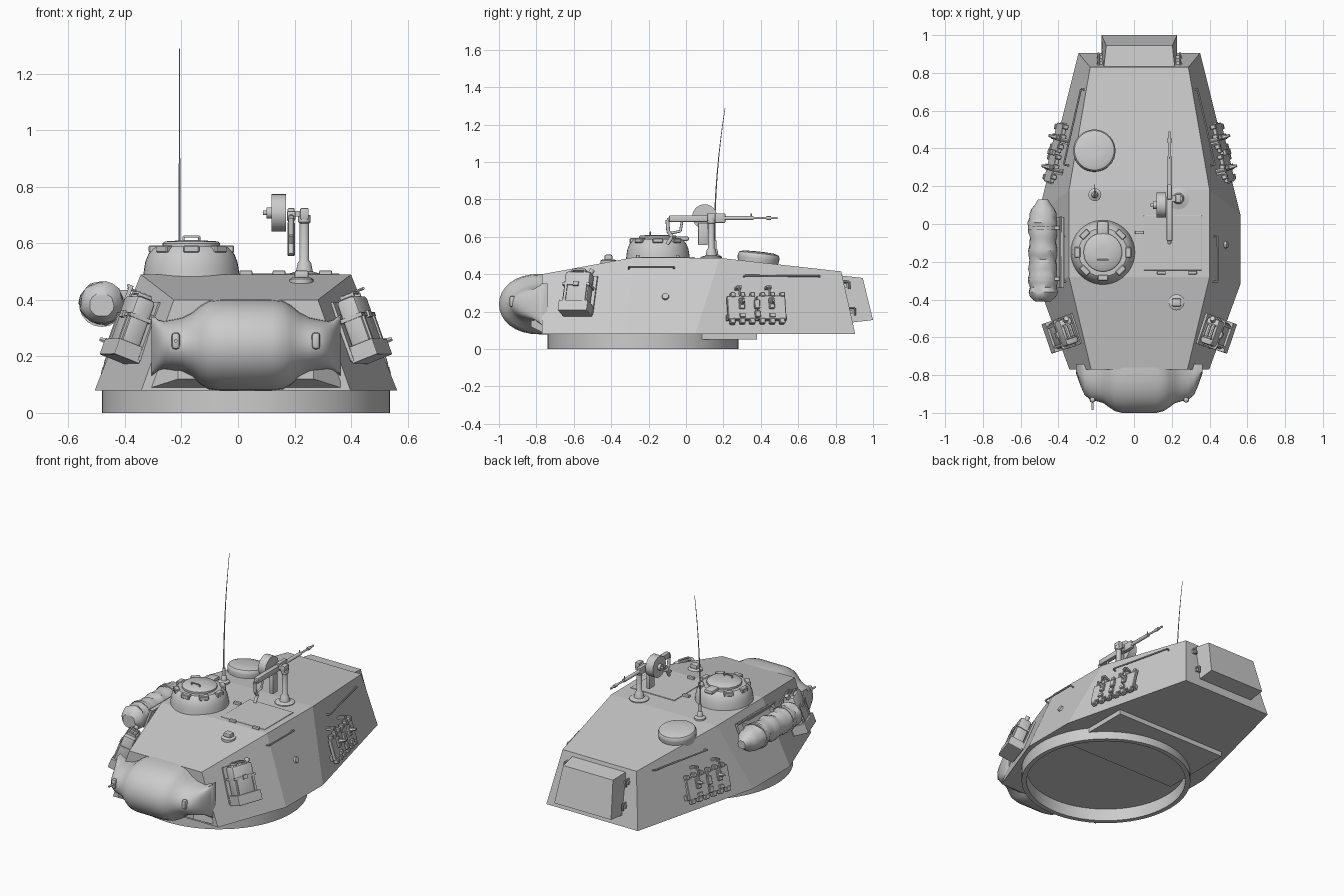
import bpy, bmesh, math, random
from mathutils import Matrix, Vector as V

if "Cube" in bpy.data.objects:
    bpy.data.objects.remove(bpy.data.objects["Cube"])

random.seed(4)
CX = 0.028  # symmetry plane of the turret shell


def finish(bm, name, M=Matrix(), smooth=False):
    bm.transform(M)
    bmesh.ops.recalc_face_normals(bm, faces=bm.faces)
    if smooth:
        for f in bm.faces:
            f.smooth = True
        for e in bm.edges:
            e.smooth = e.calc_face_angle(0) < math.radians(38)
    me = bpy.data.meshes.new(name)
    bm.to_mesh(me)
    bm.free()
    o = bpy.data.objects.new(name, me)
    bpy.context.collection.objects.link(o)
    return o


def box(bm, loc, size, bevel=0, rot=Matrix(), seg=2):
    M = Matrix.Translation(loc) @ rot @ Matrix.Diagonal((*size, 1))
    vs = bmesh.ops.create_cube(bm, size=1, matrix=M)['verts']
    if bevel:
        es = list({e for v in vs for e in v.link_edges})
        bmesh.ops.bevel(bm, geom=es, offset=bevel, segments=seg, profile=0.5, affect='EDGES')


def rod(bm, path, r, r2=None, n=10):
    for a, b in zip(path, path[1:]):
        a, b = V(a), V(b)
        d = b - a
        M = Matrix.Translation((a + b) / 2) @ V((0, 0, 1)).rotation_difference(d).to_matrix().to_4x4()
        bmesh.ops.create_cone(bm, cap_ends=True, segments=n, radius1=r,
                              radius2=r if r2 is None else r2, depth=d.length, matrix=M)


def loft(bm, rings, caps=True):
    R = [[bm.verts.new(p) for p in r] for r in rings]
    n = len(R[0])
    for a, b in zip(R, R[1:]):
        for i in range(n):
            bm.faces.new((a[i], a[(i + 1) % n], b[(i + 1) % n], b[i]))
    if caps:
        bm.faces.new(R[0])
        bm.faces.new(R[-1])
    else:
        for i in range(n):
            bm.faces.new((R[-1][i], R[-1][(i + 1) % n], R[0][(i + 1) % n], R[0][i]))


def lathe(bm, profile, n=32, caps=True):
    loft(bm, [[(r * math.cos(t * math.tau / n), r * math.sin(t * math.tau / n), z)
               for t in range(n)] for r, z in profile], caps)


def mirror(o):
    c = o.copy()
    c.data = o.data.copy()
    c.data.transform(Matrix.Translation((2 * CX, 0, 0)) @ Matrix.Diagonal((-1, 1, 1, 1)))
    c.data.flip_normals()
    c.name = o.name + "_left"
    bpy.context.collection.objects.link(c)


# Turret shell: stations of (bottom y, bottom half width, top y, top half width, top z)
ST = [(-.77, .37, -.77, .255, .40), (-.32, .535, -.28, .372, .49),
      (.05, .535, .18, .372, .487), (.905, .322, .83, .26, .415)]
bm = bmesh.new()
loft(bm, [[(CX - hb, yb, .08), (CX + hb, yb, .08), (CX + ht, yt, zt), (CX - ht, yt, zt)]
          for yb, hb, yt, ht, zt in ST])
finish(bm, "turret_shell")


def roof(y):
    for a, b in zip(ST, ST[1:]):
        if y <= b[2]:
            return a[4] + (b[4] - a[4]) * (y - a[2]) / (b[2] - a[2])
    return ST[-1][4]


def side(i, y, z):
    """Frame on right side panel i: local x outward, y rearward, z up the panel."""
    a, b = ST[i], ST[i + 1]
    B0, B1 = V((CX + a[1], a[0], .08)), V((CX + b[1], b[0], .08))
    T0, T1 = V((CX + a[3], a[2], a[4])), V((CX + b[3], b[2], b[4]))
    n = (T1 - B0).cross(T0 - B1).normalized()
    u = B1 - B0
    u = (u - n * u.dot(n)).normalized()
    w = n.cross(u)
    c = (B0 + B1 + T0 + T1) / 4
    x = c.x - (n.y * (y - c.y) + n.z * (z - c.z)) / n.x
    M = Matrix((n, u, w)).transposed().to_4x4()
    return Matrix.Translation((x, y, z)) @ M


# Turret ring and underside plate
bm = bmesh.new()
lathe(bm, [(.51, 0), (.51, .085), (.48, .085), (.48, 0)], 64, caps=False)
finish(bm, "turret_ring", Matrix.Translation((CX, -.23, 0)), True)
bm = bmesh.new()
box(bm, (CX, .14, .067), (.8, .48, .034))
finish(bm, "underside_plate")

# Gun mantlet: rounded sections lofted across the width
half = [(.335, .02, .11), (.31, .09, .09), (.29, .135, .085), (.26, .16, .09), (.225, .168, .097),
        (.19, .178, .115), (.16, .20, .14), (.13, .22, .157), (.09, .23, .162)]
secs = [(-x, l, h) for x, l, h in half] + [(x, l, h) for x, l, h in half[::-1]]
rings = []
for x, l, h in secs:
    ring = [(CX + x, -.74, .24 - h), (CX + x, -.74, .24 + h)]
    for k in range(17):
        t = math.pi / 2 - math.pi * k / 16
        ring.append((CX + x, -.77 - l * max(0, math.cos(t)) ** .85, .24 + h * math.sin(t)))
    rings.append(ring)
bm = bmesh.new()
loft(bm, rings)
finish(bm, "gun_mantlet", smooth=True)
# Flared apron joining the mantlet to the front plate
bm = bmesh.new()
loft(bm, [[(CX - .35, -.76, .085), (CX + .35, -.76, .085), (CX + .27, -.76, .3), (CX - .27, -.76, .3)],
          [(CX - .24, -.83, .12), (CX + .24, -.83, .12), (CX + .24, -.83, .27), (CX - .24, -.83, .27)]])
finish(bm, "mantlet_apron")
for s, nm in ((-1, "gun_port"), (1, "sight_port")):
    bm = bmesh.new()
    box(bm, (CX + s * .248, -.93, .255), (.03, .03, .06), .012)
    if s < 0:
        rod(bm, [(CX - .248, -.93, .255), (CX - .248, -.985, .255)], .006)
    finish(bm, nm, smooth=True)

# Rear stowage box with hooks
bm = bmesh.new()
loft(bm, [[(CX - .2, .87, .14), (CX + .2, .87, .14), (CX + .19, .81, .395), (CX - .19, .81, .395)],
          [(CX - .2, 1, .155), (CX + .2, 1, .155), (CX + .175, .945, .38), (CX - .175, .945, .38)]])
finish(bm, "rear_stowage_box")
bm = bmesh.new()
for z in (.2, .34):
    y = .88 - (z - .08) * .22
    box(bm, (CX + .21, y + .02, z), (.03, .035, .02))
    rod(bm, [(CX + .215, y, z + .02), (CX + .215, y + .05, z + .02), (CX + .215, y + .05, z - .02)], .006)
mirror(finish(bm, "box_hooks"))

# Commander cupola, lid and vision blocks
C = Matrix.Translation((-.165, -.15, 0))
bm = bmesh.new()
lathe(bm, [(.172, .47), (.168, .505), (.163, .535), (.152, .562), (.138, .58), (.128, .588)], 40)
finish(bm, "cupola", C, True)
bm = bmesh.new()
lathe(bm, [(.102, .58), (.102, .6), (.094, .607), (.03, .611)], 32)
box(bm, (0, .12, .59), (.06, .09, .025), .01)
rod(bm, [(-.028, -.04, .605), (-.028, -.04, .624), (.028, -.04, .624), (.028, -.04, .605)], .004)
finish(bm, "cupola_lid", C, True)
bm = bmesh.new()
for k in range(7):
    t = math.radians(-90 + (k - 3) * 45)
    box(bm, (.135 * math.cos(t), .135 * math.sin(t), .58), (.032, .056, .026), .004,
        Matrix.Rotation(t, 4, 'Z'), 1)
finish(bm, "cupola_vision_blocks", C)

# Ventilator dome, following the sloped roof
bm = bmesh.new()
lathe(bm, [(.105, -.02), (.112, .02), (.112, .035), (.105, .047), (.085, .054), (.03, .057)], 36)
finish(bm, "ventilator_dome", Matrix.Translation((-.21, .385, roof(.385)))
       @ Matrix.Rotation(-.11, 4, 'X'), True)

# Antenna with a bent whip
bm = bmesh.new()
lathe(bm, [(.034, .47), (.034, .497), (.018, .505), (.014, .53), (.009, .535), (.009, .58)], 20)
finish(bm, "antenna_base", Matrix.Translation((-.207, .155, 0)), True)
bm = bmesh.new()
pts = [(-.207, .152 + .057 * (k / 8) ** 2, .57 + .72 * k / 8) for k in range(9)]
for k in range(8):
    rod(bm, pts[k:k + 2], .0045 - k * .0004, .0041 - k * .0004, 6)
finish(bm, "antenna_whip")

# Roof machine gun: pedestal, gun, drum, grip
bm = bmesh.new()
lathe(bm, [(.058, .475), (.058, .492), (.03, .5), (.024, .53), (.017, .54), (.017, .67), (.022, .675), (.022, .70)], 20)
finish(bm, "gun_pedestal", Matrix.Translation((.235, .135, 0)), True)
bm = bmesh.new()
box(bm, (.235, .135, .705), (.03, .045, .04), .004)
box(bm, (.21, .135, .705), (.05, .03, .02))
box(bm, (.188, .03, .697), (.03, .24, .035), .005)
box(bm, (.188, .17, .70), (.024, .08, .05), .004)
rod(bm, [(.188, .14, .70), (.188, .36, .70)], .011)
rod(bm, [(.188, .36, .70), (.188, .49, .70)], .006)
rod(bm, [(.188, .43, .70), (.188, .455, .70)], .01)
rod(bm, [(.188, .35, .70), (.188, .35, .725)], .004)
finish(bm, "machine_gun", smooth=True)
bm = bmesh.new()
rod(bm, [(.118, .1, .708), (.17, .1, .708)], .066, n=28)
rod(bm, [(.10, .1, .708), (.12, .1, .708)], .02, n=14)
rod(bm, [(.088, .1, .708), (.1, .1, .708)], .008)
finish(bm, "ammo_drum", smooth=True)
bm = bmesh.new()
box(bm, (.188, .09, .615), (.026, .05, .12), .004)
rod(bm, [(.188, -.06, .7), (.188, -.1, .69), (.188, -.095, .63), (.188, -.075, .6), (.188, -.1, .56)], .01)
rod(bm, [(.188, -.02, .69), (.188, -.03, .63), (.188, -.08, .62)], .007)
finish(bm, "gun_grip", smooth=True)

# Roof hatch, its hinges and the periscope
bm = bmesh.new()
box(bm, (.205, -.1, .485), (.31, .29, .016), .0035)
finish(bm, "loader_hatch")
bm = bmesh.new()
for x, y in ((.028, -.045), (.145, -.258), (.31, -.258)):
    box(bm, (x, y, .494), (.045, .018, .02), .004)
finish(bm, "hatch_hinges")
bm = bmesh.new()
lathe(bm, [(.042, -.02), (.042, .008), (.032, .014)], 20)
box(bm, (0, 0, .024), (.05, .042, .03), .008)
finish(bm, "periscope", Matrix.Translation((.225, -.415, roof(-.415))), True)

# Side rails and pistol port
bm = bmesh.new()
rod(bm, [(-.01, -.12, 0), (.022, -.12, 0), (.022, .12, 0), (-.01, .12, 0)], .005)
mirror(finish(bm, "side_rail_front", side(1, -.185, .432)))
bm = bmesh.new()
rod(bm, [(-.01, -.21, 0), (.022, -.21, 0), (.022, .2, -.005), (-.01, .2, -.005)], .005)
mirror(finish(bm, "side_rail_rear", side(2, .515, .388)))
bm = bmesh.new()
rod(bm, [(-.01, 0, 0), (.012, 0, 0)], .021, .017, 16)
finish(bm, "pistol_port", side(1, -.11, .28), True)

# Fuel cans in holders on the front flanks
bm = bmesh.new()
box(bm, (.05, 0, .01), (.075, .145, .2), .016)
for y in (-.03, 0, .03):
    box(bm, (.05 + y * .7, 0, .122), (.01, .07, .01), .003)
for y in (-.035, .035):
    box(bm, (.05, y, .113), (.055, .01, .02), .003)
rod(bm, [(.05, .055, .1), (.05, .068, .13)], .014)
can = finish(bm, "fuel_can", side(0, -.565, .285), True)
mirror(can)
bm = bmesh.new()
box(bm, (.05, 0, -.09), (.1, .165, .06), .004)
box(bm, (.05, 0, .035), (.084, .154, .014))
box(bm, (.004, 0, 0), (.012, .17, .22))
for y in (-.055, .055):
    box(bm, (.09, y, -.02), (.008, .014, .12))
box(bm, (.094, 0, .035), (.012, .03, .024))
mirror(finish(bm, "fuel_can_holder", side(0, -.565, .285)))

# Spare track links on the rear flanks
bm = bmesh.new()
for c in (-.082, .082):
    box(bm, (.03, c, .0), (.022, .155, .13), .003, seg=1)
    for k in (-1, 0, 1):
        box(bm, (.03, c + k * .054, -.075), (.03, .03, .03), .004, seg=1)
        box(bm, (.03, c + k * .054 + .01, .072), (.03, .026, .026), .004, seg=1)
    box(bm, (.045, c, .02), (.02, .03, .06), .004, seg=1)
    box(bm, (.045, c, -.045), (.02, .03, .02))
    rod(bm, [(.03, c, .025), (.095, c, .025)], .018, .007, 6)
    rod(bm, [(0, c - .01, .115), (.05, c - .01, .115), (.055, c - .01, .06)], .006)
    box(bm, (.025, c - .01, .112), (.05, .03, .012))
box(bm, (.05, 0, .015), (.018, .03, .05), .003, seg=1)
box(bm, (.05, 0, -.04), (.018, .03, .035), .003, seg=1)
box(bm, (.01, 0, -.05), (.025, .33, .03))
mirror(finish(bm, "spare_track_links", side(2, .37, .212)))

# Rolled tarpaulin with straps and backing board on the left flank
rings = []
for k in range(23):
    t = k / 22
    e = min(1, .6 + 6 * t, .35 + 5.5 * (1 - t))
    r = .074 * e * random.uniform(.93, 1.06)
    sag = random.uniform(-.004, .004)
    rings.append([(-.482 + r * random.uniform(.95, 1.06) * math.cos(a * math.tau / 18),
                   -.41 + .54 * t, .385 + sag + r * random.uniform(.92, 1.04) * math.sin(a * math.tau / 18))
                  for a in range(18)])
bm = bmesh.new()
loft(bm, rings)
finish(bm, "tarpaulin_roll", smooth=True)
bm = bmesh.new()
for y in (-.29, -.02):
    rod(bm, [(-.482, y - .009, .385), (-.482, y + .009, .385)], .081, n=18)
    box(bm, (-.41, y, .40), (.06, .018, .07))
finish(bm, "tarpaulin_straps", smooth=True)
bm = bmesh.new()
box(bm, (.016, 0, 0), (.014, .37, .13))
for z in (-.06, .06):
    rod(bm, [(.026, -.19, z), (.026, .19, z)], .006)
board = finish(bm, "tarpaulin_board", side(1, -.15, .385))
mirror(board)
bpy.data.objects.remove(board)
